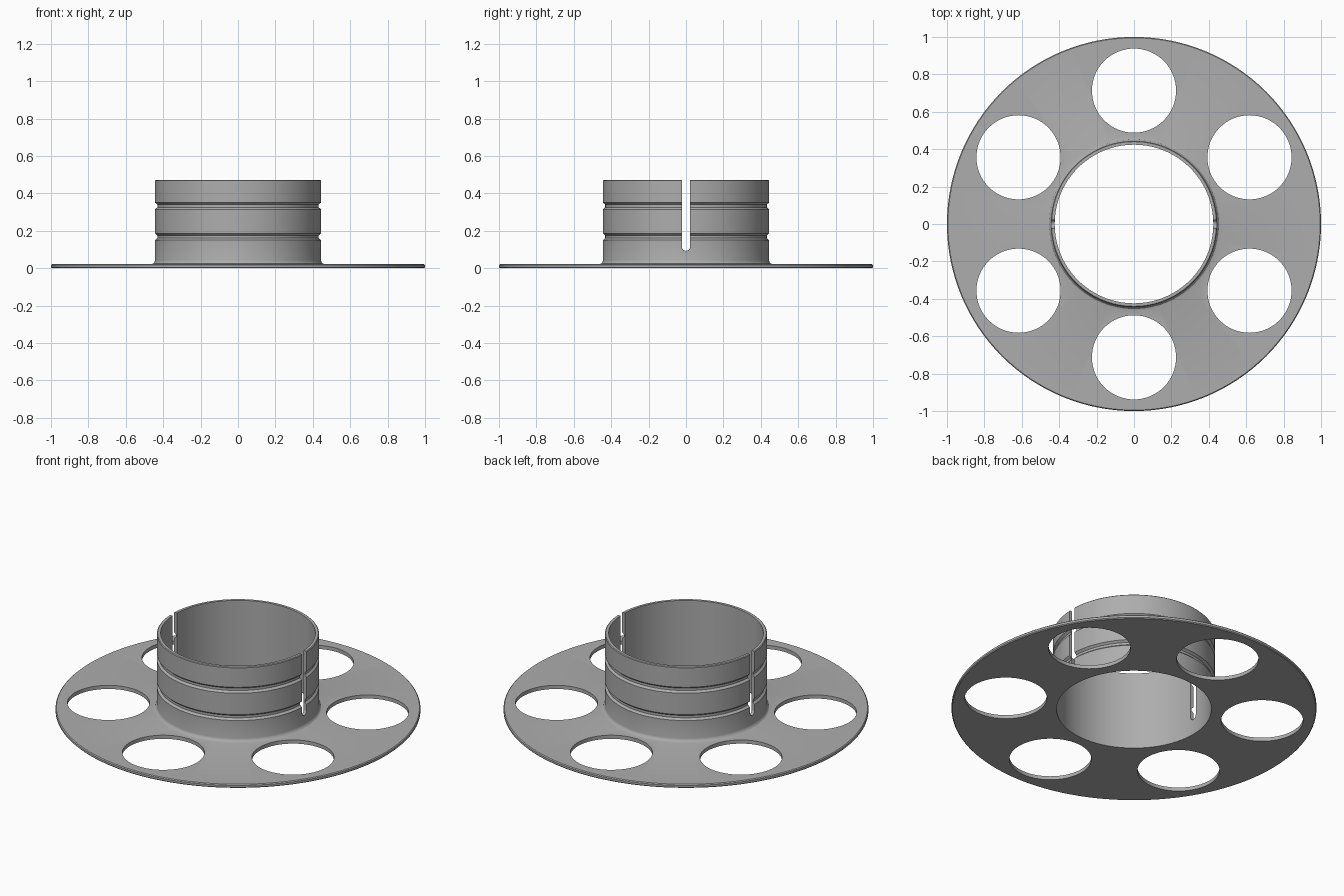
import bpy, bmesh
from math import sin, cos, pi, radians
from mathutils import Matrix, Vector

cube = bpy.data.objects.get("Cube")
if cube:
    bpy.data.objects.remove(cube, do_unlink=True)

GREY = (0.42, 0.42, 0.42, 1.0)
mat = bpy.data.materials.new("plain grey")
mat.use_nodes = True
mat.diffuse_color = GREY
mat.node_tree.nodes["Principled BSDF"].inputs["Base Color"].default_value = GREY

WALL, BORE, TOP, PLATE = 0.444, 0.424, 0.472, 0.022


def add_object(name, bm):
    bmesh.ops.recalc_face_normals(bm, faces=bm.faces)
    mesh = bpy.data.meshes.new(name)
    bm.to_mesh(mesh)
    bm.free()
    obj = bpy.data.objects.new(name, mesh)
    bpy.context.collection.objects.link(obj)
    return obj


def lathe(name, profile, steps=128):
    """Spin a closed (radius, z) profile around z."""
    bm = bmesh.new()
    rings = [[bm.verts.new((r * cos(2 * pi * i / steps), r * sin(2 * pi * i / steps), z))
              for r, z in profile] for i in range(steps)]
    for a, b in zip(rings, rings[1:] + rings[:1]):
        for k in range(len(profile)):
            j = (k + 1) % len(profile)
            bm.faces.new((a[k], b[k], b[j], a[j]))
    return add_object(name, bm)


def prism(bm, outline, direction):
    """Extrude a closed outline along a direction."""
    face = bm.faces.new([bm.verts.new(p) for p in outline])
    moved = bmesh.ops.extrude_face_region(bm, geom=[face])["geom"]
    bmesh.ops.translate(bm, vec=direction,
                        verts=[v for v in moved if isinstance(v, bmesh.types.BMVert)])


def groove(z, half=0.018, depth=0.012):
    return [(WALL, z - half), (WALL - depth, z - half * 0.4),
            (WALL - depth, z + half * 0.4), (WALL, z + half)]


# Flange, root fillet, grooved sleeve and plain bore in one turned section
fillet_r = 0.02
fillet = [(WALL + fillet_r * (1 - cos(a)), PLATE + fillet_r * (1 - sin(a)))
          for a in (radians(d) for d in (90, 60, 30, 0))]
fillet = fillet[::-1]
section = [(BORE, 0), (0.995, 0), (1, 0.005), (1, PLATE - 0.005), (0.995, PLATE)]
section += fillet[::-1] if fillet[0][0] < fillet[-1][0] else fillet
section += groove(0.168) + groove(0.333)
section += [(WALL, TOP - 0.004), (WALL - 0.004, TOP), (BORE, TOP)]
spool = lathe("flanged_sleeve", section)
spool.data.materials.append(mat)

# Six round lightening holes
bm = bmesh.new()
for k in range(6):
    centre = Matrix.Rotation(radians(30 + 60 * k), 3, "Z") @ Vector((0.713, 0, -0.1))
    prism(bm, [centre + Vector((cos(2 * pi * i / 64), sin(2 * pi * i / 64), 0)) * 0.225
               for i in range(64)], (0, 0, 0.2))
hole_cutter = add_object("hole_cutter", bm)

# One round-bottomed slot running through both side walls
half_w, slot_z = 0.022, 0.115
outline = [(-0.6, half_w * cos(a), slot_z - half_w * sin(a))
           for a in (pi * i / 12 for i in range(13))]
outline += [(-0.6, -half_w, 0.6), (-0.6, half_w, 0.6)]
bm = bmesh.new()
prism(bm, outline, (1.2, 0, 0))
slot_cutter = add_object("slot_cutter", bm)

for cutter in (hole_cutter, slot_cutter):
    cutter.hide_render = True
    cutter.display_type = "WIRE"
    mod = spool.modifiers.new(cutter.name, "BOOLEAN")
    mod.operation, mod.solver, mod.object = "DIFFERENCE", "EXACT", cutter

# Apply the cuts, then drop the cutters
bpy.context.view_layer.objects.active = spool
spool.select_set(True)
for mod in list(spool.modifiers):
    bpy.ops.object.modifier_apply(modifier=mod.name)
for cutter in (hole_cutter, slot_cutter):
    bpy.data.objects.remove(cutter, do_unlink=True)
bpy.ops.object.shade_smooth_by_angle(angle=radians(30))
